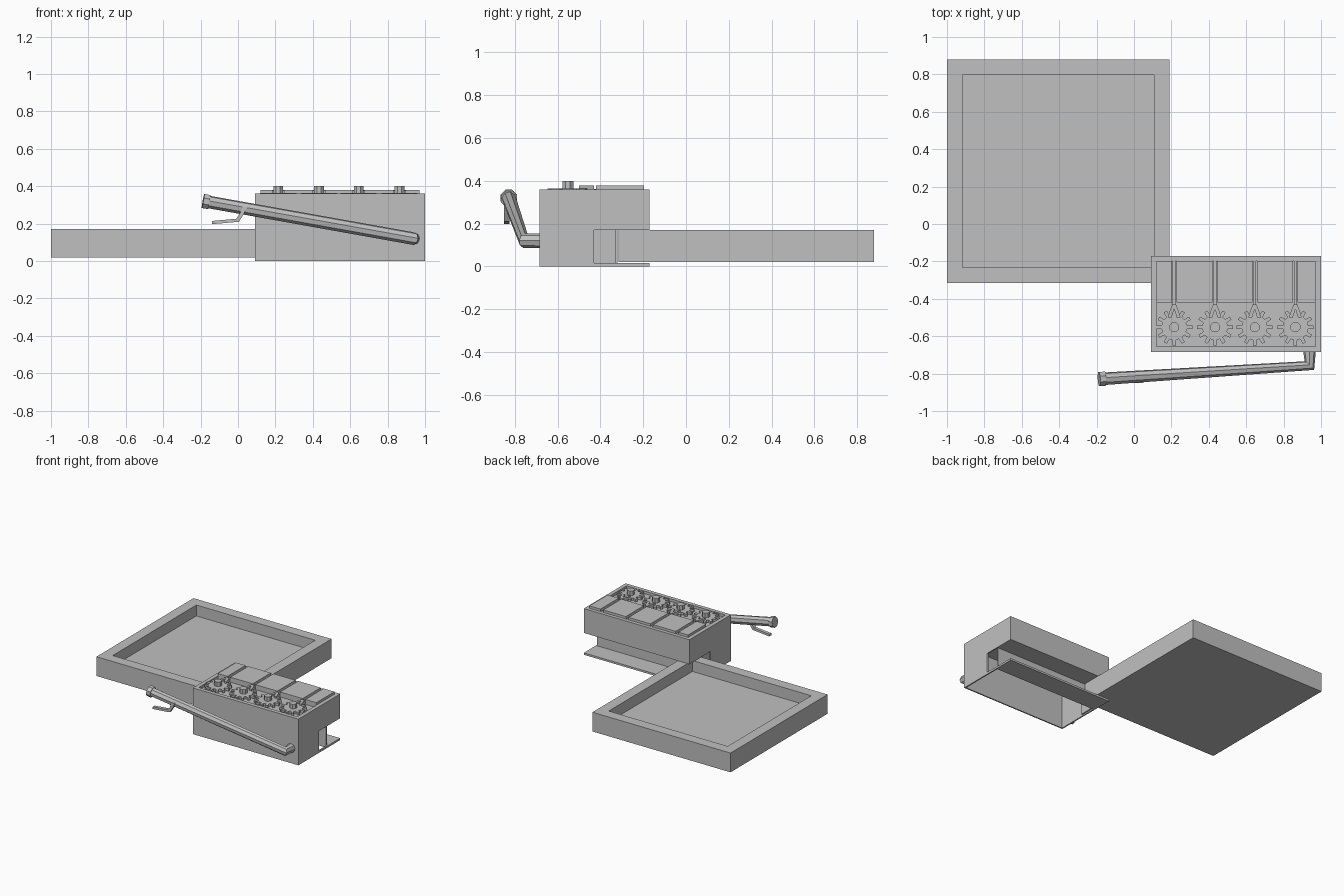
import bpy, bmesh, math
from mathutils import Vector

cube = bpy.data.objects.get("Cube")
if cube:
    bpy.data.objects.remove(cube, do_unlink=True)

grey = bpy.data.materials.new("plain_grey")
grey.use_nodes = True
grey.diffuse_color = (0.53, 0.53, 0.53, 1)
grey.node_tree.nodes["Principled BSDF"].inputs["Base Color"].default_value = (0.53, 0.53, 0.53, 1)


def finish(name, bm):
    bmesh.ops.recalc_face_normals(bm, faces=bm.faces)
    mesh = bpy.data.meshes.new(name)
    bm.to_mesh(mesh)
    bm.free()
    mesh.materials.append(grey)
    obj = bpy.data.objects.new(name, mesh)
    bpy.context.collection.objects.link(obj)
    return obj


def prism(name, points, offset):
    """Extrude a closed outline of 3D points by an offset."""
    bm = bmesh.new()
    face = bm.faces.new([bm.verts.new(p) for p in points])
    new = bmesh.ops.extrude_face_region(bm, geom=[face], use_keep_orig=True)["geom"]
    bmesh.ops.translate(bm, vec=offset, verts=[v for v in new if isinstance(v, bmesh.types.BMVert)])
    return finish(name, bm)


def box(name, x0, x1, y0, y1, z0, z1):
    return prism(name, [(x0, y0, z0), (x1, y0, z0), (x1, y1, z0), (x0, y1, z0)], (0, 0, z1 - z0))


def section(name, profile, x0, x1):
    return prism(name, [(x0, y, z) for y, z in profile], (x1 - x0, 0, 0))


def rod(name, a, b, radius, sides=8):
    a, b = Vector(a), Vector(b)
    axis = (b - a).normalized()
    u = axis.cross((0, 0, 1) if abs(axis.z) < 0.9 else (1, 0, 0)).normalized()
    v = axis.cross(u)
    angles = [math.tau * (i + 0.5) / sides for i in range(sides)]
    return prism(name, [a + radius * (u * math.cos(t) + v * math.sin(t)) for t in angles], b - a)


# Tray: a block whose top is inset and sunk
tray = box("tray", -1, 0.19, -0.315, 0.88, 0.02, 0.17)
bm = bmesh.new()
bm.from_mesh(tray.data)
bm.normal_update()
top = [f for f in bm.faces if f.normal.z > 0.9]
bmesh.ops.inset_region(bm, faces=top, thickness=0.117)
floor = bmesh.ops.extrude_face_region(bm, geom=top)["geom"]
bmesh.ops.translate(bm, vec=(0, 0, -0.085), verts=[v for v in floor if isinstance(v, bmesh.types.BMVert)])
bmesh.ops.delete(bm, geom=top, context="FACES")
bm.to_mesh(tray.data)
bm.free()

# Housing: hollow body with a slot along the back, open underneath
body = [(-0.685, 0), (-0.675, 0), (-0.675, 0.33), (-0.33, 0.33), (-0.33, 0), (-0.17, 0),
        (-0.17, 0.015), (-0.32, 0.015), (-0.32, 0.17), (-0.17, 0.17), (-0.17, 0.34), (-0.685, 0.34)]
section("housing_body", body, 0.1, 0.99)
end = [(-0.685, 0), (-0.17, 0), (-0.17, 0.015), (-0.43, 0.015),
       (-0.43, 0.17), (-0.17, 0.17), (-0.17, 0.36), (-0.685, 0.36)]
section("housing_right_end", end, 0.09, 0.1)
section("housing_left_end", end, 0.99, 1)
box("slot_end_panel", 0.1, 0.11, -0.45, -0.325, 0.01, 0.19)

# Raised rim round the housing top
box("rim_front", 0.1, 0.99, -0.685, -0.655, 0.34, 0.36)
box("rim_back", 0.1, 0.99, -0.197, -0.17, 0.34, 0.36)
box("rim_right", 0.1, 0.12, -0.655, -0.197, 0.34, 0.36)
box("rim_left", 0.97, 0.99, -0.655, -0.197, 0.34, 0.36)

# Gear row, each with a hub, pawl and push rod
centres = [0.215, 0.433, 0.645, 0.863]
gear_y, teeth = -0.552, 12
for i, cx in enumerate(centres, 1):
    outline = []
    for t in range(teeth):
        for step, r in ((-0.28, 0.068), (-0.18, 0.097), (0.18, 0.097), (0.28, 0.068)):
            a = math.tau * (t + step) / teeth
            outline.append((cx + r * math.sin(a), gear_y + r * math.cos(a), 0.345))
    prism(f"gear_{i}", outline, (0, 0, 0.02))
    rod(f"gear_hub_{i}", (cx, gear_y, 0.335), (cx, gear_y, 0.4), 0.028)
    for side in (-1, 1):
        leg = [(0.01, -0.43), (0.022, -0.46), (0.034, -0.5), (0.014, -0.5), (0, -0.455), (0, -0.43)]
        prism(f"pawl_{i}_{'left' if side > 0 else 'right'}",
              [(cx + side * x, y, 0.34) for x, y in leg], (0, 0, 0.038))
    box(f"push_rod_{i}", cx - 0.008, cx + 0.008, -0.45, -0.197, 0.335, 0.362)

# Cover panels separated by grooves for the rods
edges = [0.12] + [c + s * 0.012 for c in centres for s in (-1, 1)] + [0.97]
for i in range(0, len(edges), 2):
    box(f"cover_panel_{i // 2 + 1}", edges[i], edges[i + 1], -0.42, -0.197, 0.335, 0.379)

# Crank lever: one bevelled path with an elbow
curve = bpy.data.curves.new("lever_path", "CURVE")
curve.dimensions = "3D"
curve.bevel_depth = 0.034
curve.bevel_resolution = 2
curve.use_fill_caps = True
path = [(0.938, -0.68, 0.12), (0.938, -0.757, 0.12), (-0.17, -0.828, 0.318)]
spline = curve.splines.new("POLY")
spline.points.add(len(path) - 1)
for p, co in zip(spline.points, path):
    p.co = (*co, 1)
curve.materials.append(grey)
for s in curve.splines:
    s.use_smooth = False
lever = bpy.data.objects.new("lever", curve)
bpy.context.collection.objects.link(lever)

# End collar and trigger under the grip
rod("lever_collar", (-0.155, -0.827, 0.315), (-0.187, -0.829, 0.321), 0.041)
trigger = [(-0.14, 0.197), (0.005, 0.21), (0.03, 0.25), (0.05, 0.29),
           (0.025, 0.29), (0.005, 0.245), (-0.01, 0.226), (-0.14, 0.214)]
prism("lever_trigger", [(x, -0.85, z) for x, z in trigger], (0, 0.025, 0))
